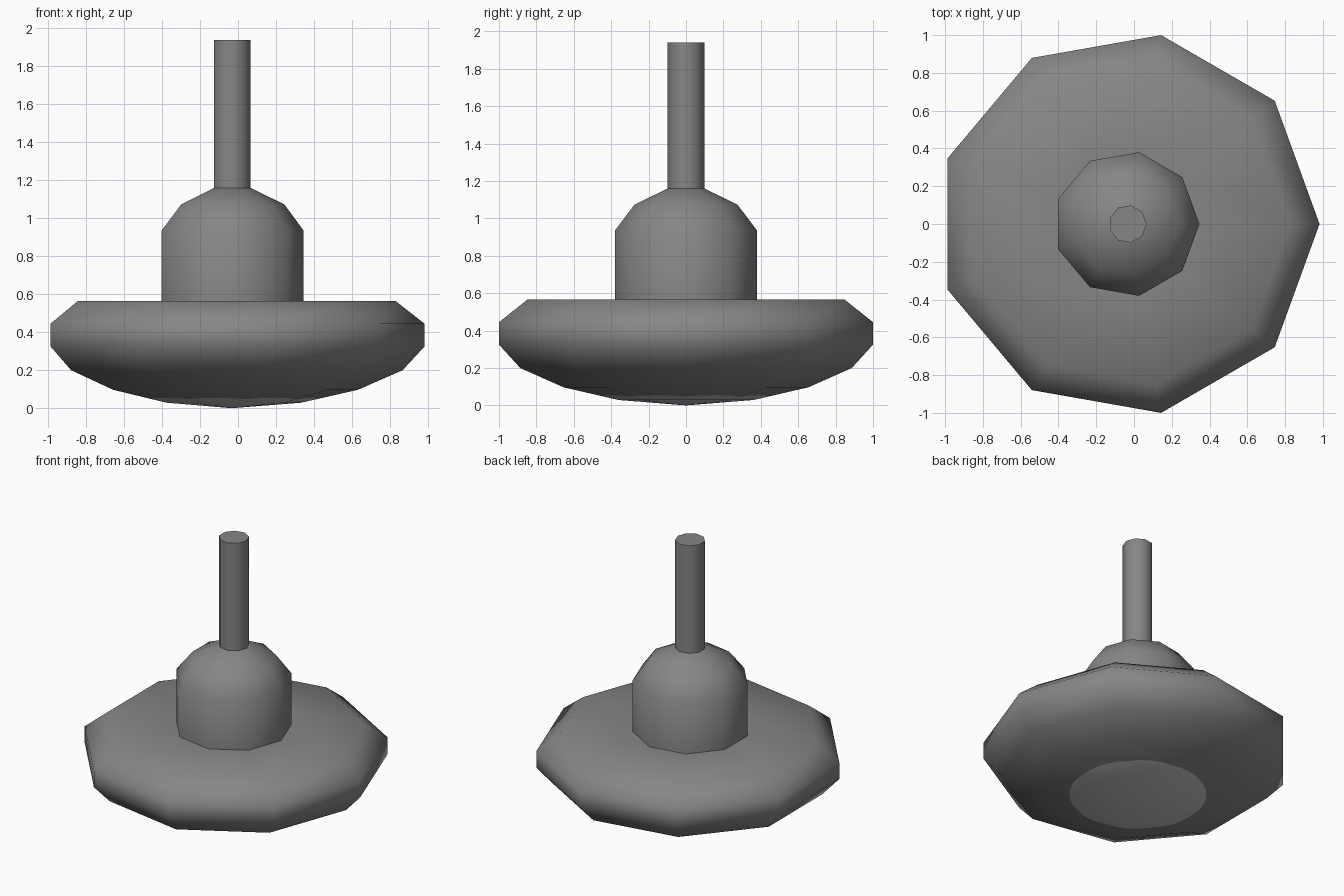
import bpy, math

if "Cube" in bpy.data.objects:
    bpy.data.objects.remove(bpy.data.objects["Cube"])

N = 9                      # sides of every turned part
CX = -0.033                # turning axis
DOME_X = -0.04             # dome sits slightly off the axis


def material(name, v):
    m = bpy.data.materials.new(name)
    m.diffuse_color = (v, v, v, 1)
    m.use_nodes = True
    m.node_tree.nodes["Principled BSDF"].inputs["Base Color"].default_value = m.diffuse_color
    return m


grey = material("mid_grey", 0.24)
light = material("light_grey", 0.56)


def ring(verts, r, z, cx):
    start = len(verts)
    for i in range(N):
        a = 2 * math.pi * i / N
        verts.append((cx + r * math.cos(a), r * math.sin(a), z))
    return list(range(start, start + N))


def skin(faces, low, high):
    for i in range(N):
        j = (i + 1) % N
        faces.append((low[i], low[j], high[j], high[i]))


def finish(name, verts, faces, mats):
    me = bpy.data.meshes.new(name)
    me.from_pydata(verts, [], faces)
    me.validate()
    me.update()
    ob = bpy.data.objects.new(name, me)
    bpy.context.collection.objects.link(ob)
    for m in mats:
        me.materials.append(m)
    bpy.ops.object.select_all(action='DESELECT')
    ob.select_set(True)
    bpy.context.view_layer.objects.active = ob
    bpy.ops.object.shade_smooth_by_angle(angle=math.radians(60))
    return ob


def turned(name, profile):
    """Nine-sided turned part from (radius, height, axis x) points, capped on both ends."""
    verts, faces = [], []
    rings = [ring(verts, *p) for p in profile]
    for a, b in zip(rings, rings[1:]):
        skin(faces, a, b)
    faces.append(tuple(reversed(rings[0])))
    faces.append(tuple(rings[-1]))
    return finish(name, verts, faces, [grey])


# Base: wide bowl-shaped body with a round light patch beneath
verts, faces = [], []
base_profile = [(0.665, 0.097), (0.90, 0.20), (1.0154, 0.325),
                (1.0154, 0.445), (0.862, 0.565)]
rings = [ring(verts, r, z, CX) for r, z in base_profile]
rings.append(ring(verts, 0.386, 0.565, DOME_X))
for a, b in zip(rings, rings[1:]):
    skin(faces, a, b)
faces.append(tuple(rings[-1]))

# Round outline of the patch, lying on the nine-sided underside
K, R = 6, 0.45
r0, z0, r1, z1 = 0.366, 0.029, 0.665, 0.097
circle = []
for k in range(N * K):
    a = 2 * math.pi * k / (N * K)
    d = (a % (2 * math.pi / N)) - math.pi / N
    eff = R * math.cos(d) / math.cos(math.pi / N)
    z = z0 + (z1 - z0) * (eff - r0) / (r1 - r0)
    circle.append(len(verts))
    verts.append((CX + R * math.cos(a), R * math.sin(a), z))
inner = ring(verts, r0, z0, CX)
tip = len(verts)
verts.append((CX, 0, 0.0))
for i in range(N):
    j = (i + 1) % N
    arc = [circle[(i * K + k) % (N * K)] for k in range(K + 1)]
    faces.append(tuple(arc + [rings[0][j], rings[0][i]]))
patch_start = len(faces)
for i in range(N):
    j = (i + 1) % N
    arc = [circle[(i * K + k) % (N * K)] for k in range(K + 1)]
    faces.append(tuple([inner[i], inner[j]] + arc[::-1]))
    faces.append((tip, inner[j], inner[i]))
base = finish("base", verts, faces, [grey, light])
for p in base.data.polygons:
    if p.index >= patch_start:
        p.material_index = 1

# Dome: upright drum with a rounded shoulder
turned("dome", [(0.386, 0.565, DOME_X), (0.386, 0.935, DOME_X),
                (0.28, 1.073, -0.036), (0.10, 1.16, CX)])

# Stem: thin rod on top
turned("stem", [(0.10, 1.16, CX), (0.10, 1.94, CX)])
